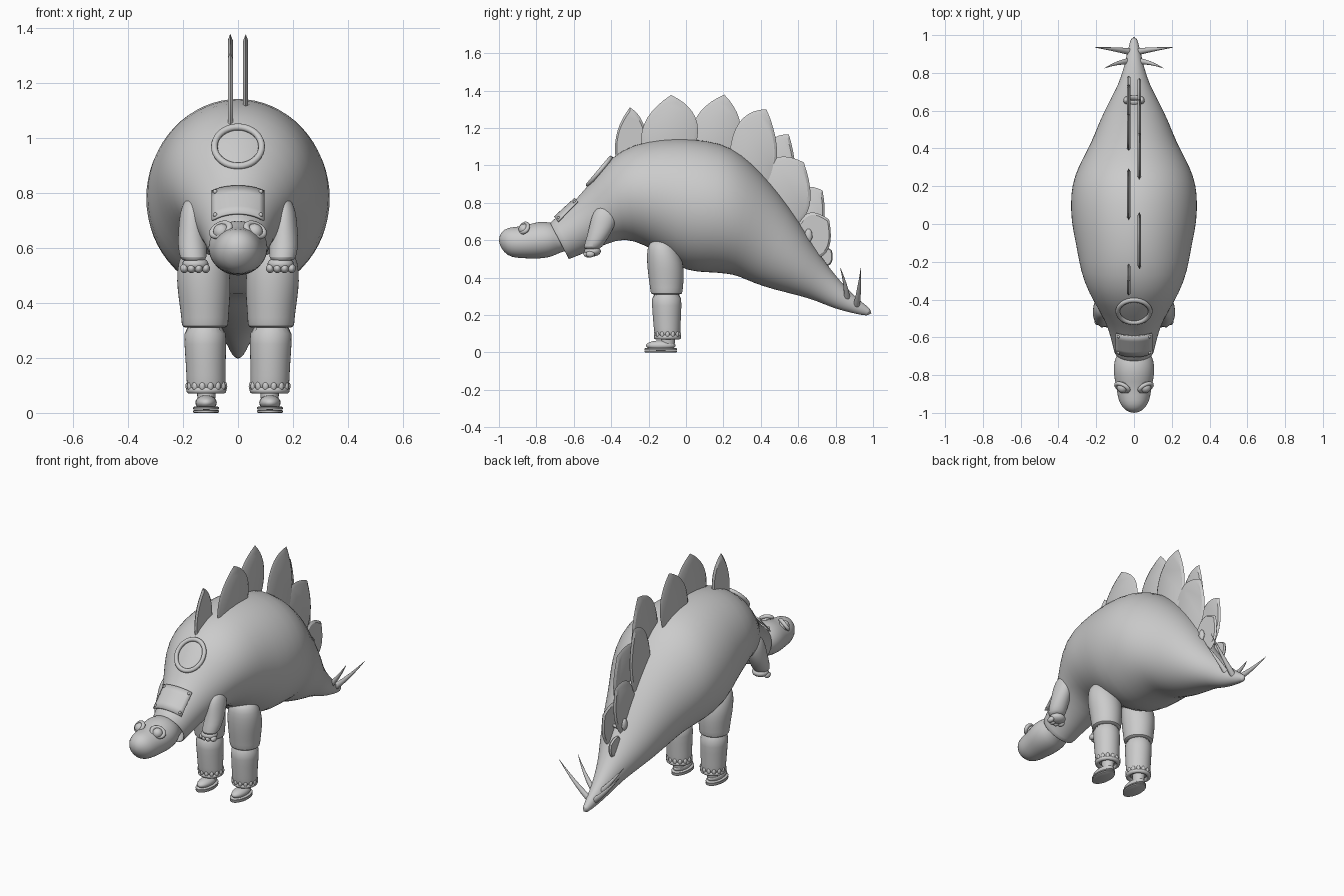
import bpy, bmesh, math
from mathutils import Vector as V

if "Cube" in bpy.data.objects:
    bpy.data.objects.remove(bpy.data.objects["Cube"])

grey = bpy.data.materials.new("soft grey")
grey.diffuse_color = (0.6, 0.6, 0.6, 1)
grey.use_nodes = True
grey.node_tree.nodes["Principled BSDF"].inputs["Base Color"].default_value = grey.diffuse_color


def finish(ob, mirror=False, subsurf=0, angle=50):
    ob.data.materials.append(grey)
    bpy.context.view_layer.objects.active = ob
    for o in bpy.context.selected_objects:
        o.select_set(False)
    ob.select_set(True)
    bpy.ops.object.shade_smooth_by_angle(angle=math.radians(angle))
    if mirror:
        # mirror across the world centre plane
        me = ob.data
        me.transform(ob.matrix_basis)
        ob.matrix_basis.identity()
        ob.modifiers.new("mirror", "MIRROR").use_mirror_merge = False
    if subsurf:
        m = ob.modifiers.new("smooth", "SUBSURF")
        m.levels = m.render_levels = subsurf
    return ob


def from_bmesh(name, bm, **kw):
    bmesh.ops.recalc_face_normals(bm, faces=bm.faces)
    me = bpy.data.meshes.new(name)
    bm.to_mesh(me)
    bm.free()
    ob = bpy.data.objects.new(name, me)
    bpy.context.collection.objects.link(ob)
    return finish(ob, **kw)


def loft(name, rings, n=20, **kw):
    """Skin over rings given as (centre, half axis, half axis)."""
    bm = bmesh.new()
    loops = []
    for c, u, w in rings:
        loops.append([bm.verts.new(V(c) + V(u) * math.cos(a) + V(w) * math.sin(a))
                      for a in (2 * math.pi * i / n for i in range(n))])
    for p, q in zip(loops, loops[1:]):
        for i in range(n):
            j = (i + 1) % n
            bm.faces.new((p[i], p[j], q[j], q[i]))
    bm.faces.new(loops[0])
    bm.faces.new(loops[-1])
    return from_bmesh(name, bm, **kw)


def stack(name, rows, **kw):
    """Horizontal rings: x, y, z, x radius, y radius."""
    return loft(name, [((x, y, z), (rx, 0, 0), (0, ry, 0)) for x, y, z, rx, ry in rows], **kw)


def ball(name, loc, scale, mirror=False, rot=(0, 0, 0)):
    bpy.ops.mesh.primitive_uv_sphere_add(segments=20, ring_count=12, location=loc, rotation=rot)
    ob = bpy.context.object
    ob.name, ob.scale = name, scale
    return finish(ob, mirror=mirror)


def ring(name, loc, rot, R, r, scale=(1, 1, 1), mirror=False):
    bpy.ops.mesh.primitive_torus_add(location=loc, rotation=rot, major_radius=R, minor_radius=r,
                                     major_segments=36, minor_segments=10)
    ob = bpy.context.object
    ob.name, ob.scale = name, scale
    return finish(ob, mirror=mirror)


# Body: top (y, z), bottom (y, z), half width
profile = [(-.727, .695, -.625, .497, .105), (-.59, .807, -.50, .55, .135),
           (-.49, .94, -.42, .58, .185), (-.40, 1.045, -.33, .612, .24),
           (-.28, 1.115, -.22, .575, .285), (-.13, 1.142, -.10, .50, .305),
           (.017, 1.146, .0, .43, .335), (.19, 1.122, .13, .427, .338),
           (.30, 1.06, .22, .42, .315), (.40, .965, .28, .408, .275),
           (.50, .85, .36, .37, .225), (.60, .71, .47, .335, .185),
           (.68, .575, .60, .305, .135), (.76, .46, .70, .275, .085),
           (.85, .35, .79, .235, .055), (.93, .275, .89, .21, .035), (1.0, .225, .985, .19, .015)]
rings = []
for ty, tz, by, bz, w in profile:
    rings.append(((0, (ty + by) / 2, (tz + bz) / 2), (w, 0, 0), (0, (ty - by) / 2, (tz - bz) / 2)))
# Hollow collar at the neck opening
c, u, w = (V(v) for v in rings[0])
inner = [(c + V((0, .06, .03)), u * .75, w * .75), (c + V((0, -.0005, 0)), u * .9, w * .9)]
loft("body", inner + [(c + V((0, -.001, 0)), u * .98, w * .98)] + rings, n=32, subsurf=1)

# Head and neck
head = [(-1.0, .60, .012, .012), (-.988, .60, .045, .045), (-.955, .592, .075, .076),
        (-.91, .588, .088, .084), (-.86, .59, .095, .088), (-.81, .598, .107, .098),
        (-.755, .602, .111, .10), (-.705, .603, .10, .088), (-.68, .603, .08, .07),
        (-.60, .615, .075, .065)]
loft("head", [((0, y, z), (rx, 0, 0), (0, 0, rz)) for y, z, rx, rz in head], subsurf=1)
ball("eye", (.06, -.865, .658), (.03, .03, .03), mirror=True)
ring("eyelid", (.062, -.865, .665), (math.radians(55), .35, .35), .032, .011, (1.1, .85, 1), mirror=True)

# Arms and hands
arm = [(.16, -.43, .785, .015, .02), (.163, -.432, .77, .033, .05), (.167, -.435, .73, .045, .07),
       (.167, -.45, .67, .05, .068), (.167, -.475, .61, .053, .058), (.162, -.50, .56, .05, .05),
       (.16, -.503, .55, .035, .035)]
stack("arm", arm, mirror=True, subsurf=1)
ball("hand", (.155, -.50, .54), (.048, .045, .027), mirror=True)
for i in range(4):
    ball("finger", (.117 + .026 * i, -.53 + .012 * abs(i - 1.5), .525), (.015, .024, .017), mirror=True)

# Trouser legs with flared hems
thigh = [(.13, -.13, .605, .03, .025), (.13, -.13, .59, .07, .065), (.127, -.125, .55, .092, .085),
         (.125, -.112, .48, .1, .098), (.122, -.106, .41, .094, .097), (.12, -.104, .34, .086, .088),
         (.12, -.104, .312, .086, .086), (.12, -.104, .309, .07, .07)]
stack("upper_leg", thigh, mirror=True, subsurf=1)
shin = [(.12, -.104, .33, .079, .082), (.119, -.103, .25, .077, .08), (.117, -.102, .17, .073, .075),
        (.116, -.10, .10, .071, .07), (.115, -.099, .088, .07, .068), (.115, -.099, .082, .04, .04)]
stack("lower_leg", shin, mirror=True, subsurf=1)
ring("cuff", (.115, -.099, .082), (0, 0, 0), .06, .013, mirror=True)
# Scalloped folds above the cuff
for i in range(14):
    a = 2 * math.pi * i / 14
    ball("cuff_fold", (.115 + .064 * math.cos(a), -.099 + .063 * math.sin(a), .097), (.012, .012, .018), mirror=True)

# Shoes
stack("ankle", [(.115, -.095, .09, .036, .038), (.115, -.098, .05, .032, .038),
                (.115, -.10, .03, .03, .038)], mirror=True)
ball("shoe", (.116, -.135, .037), (.039, .08, .027), mirror=True)
for z in (0, .012):
    stack("sole", [(.116, -.135, z, .043, .083), (.116, -.135, z + .002, .047, .087),
                   (.116, -.135, z + .008, .047, .087), (.116, -.135, z + .011, .042, .082)], mirror=True, n=28)

# Back plates: side, front foot, rear foot, tip as (y, z)
plates = [(-1, (-.375, 1.03), (-.215, 1.08), (-.30, 1.31)), (1, (-.235, 1.09), (.055, 1.12), (-.08, 1.376)),
          (-1, (.02, 1.12), (.27, 1.07), (.205, 1.378)), (1, (.235, 1.08), (.45, .90), (.43, 1.30)),
          (-1, (.39, .97), (.55, .78), (.55, 1.165)), (1, (.41, .95), (.61, .70), (.63, 1.016)),
          (-1, (.55, .79), (.68, .58), (.73, .866)), (1, (.61, .70), (.72, .51), (.765, .71)),
          (-1, (.69, .56), (.75, .46), (.78, .545))]
for side, a, b, t in plates:
    a, b, t = V(a), V(b), V(t)
    mid = (a + b) / 2
    h = t - mid
    ctrl = [p + h * .62 + (p - mid) * .27 for p in (a, b)]
    bez = lambda p, q, r, s: p * (1 - s) ** 2 + q * 2 * s * (1 - s) + r * s * s
    edge = [bez(a, ctrl[0], t, i / 9) for i in range(10)] + [bez(b, ctrl[1], t, i / 9) for i in range(8, -1, -1)]
    root = h.normalized() * .06
    edge = [a - root] + edge + [b - root]
    core = mid + h * .3
    bm = bmesh.new()
    x0 = .028 * side
    rim = [bm.verts.new((x0, p.x, p.y)) for p in edge]
    for s in (-1, 1):
        face = [bm.verts.new((x0 + s * .009, *(core + (p - core) * .88))) for p in edge]
        for i in range(len(rim)):
            j = (i + 1) % len(rim)
            bm.faces.new((rim[i], rim[j], face[j], face[i]))
        bm.faces.new(face)
    from_bmesh("back_plate", bm, angle=30)

# Tail spikes, slightly curved
for base, bend, tip in [((.01, .86, .27), (.07, .865, .33), (.155, .825, .452)),
                        ((.01, .91, .245), (.09, .925, .31), (.207, .935, .452))]:
    p, q, r = V(base), V(bend), V(tip)
    rows = []
    for i in range(9):
        s = i / 8
        d = ((q - p) * (1 - s) + (r - q) * s).normalized()
        u = d.cross(V((0, 1, 0))).normalized()
        rad = .0175 * (1 - s ** 1.3) + .001
        rows.append((p * (1 - s) ** 2 + q * 2 * s * (1 - s) + r * s * s, u * rad, d.cross(u) * rad))
    loft("tail_spike", rows, n=12, mirror=True)

# Round porthole rim on the shoulders
ring("porthole_rim", (0, -.463, .968), (math.radians(50), 0, 0), .086, .012, (1, 1.08, 1))
ball("porthole_window", (0, -.45, .955), (.08, .085, .012), rot=(math.radians(50), 0, 0))

# Chest patch bent over the neck, with studs
nx, ny = 10, 4
bm = bmesh.new()


def on_neck(x, s, lift):
    ty, tz = -.695 + .11 * s, .715 + .1 * s
    drop = .115 * (1 - math.sqrt(max(0, 1 - (x / (.122 + .02 * s)) ** 2)))
    return V((x, ty + drop * .45 - lift * .65, tz - drop * .6 + lift * .75))


grid = [[bm.verts.new(on_neck(-.095 + .19 * i / nx, j / ny, .012)) for i in range(nx + 1)] for j in range(ny + 1)]
for j in range(ny):
    for i in range(nx):
        bm.faces.new((grid[j][i], grid[j][i + 1], grid[j + 1][i + 1], grid[j + 1][i]))
patch = from_bmesh("chest_patch", bm)
solid = patch.modifiers.new("thickness", "SOLIDIFY")
solid.thickness, solid.offset = .008, 0
for s in (.1, .9):
    ball("stud", on_neck(.083, s, .017), (.008, .008, .008), mirror=True)

# Buckle handle low on the back
ring("buckle", (0, .655, .625), (math.radians(-55), 0, 0), .033, .012, (1.25, .75, 1.4))
for s in (-1, 1):
    ball("buckle_knob", (.042 * s, .655, .625), (.014, .02, .036))
